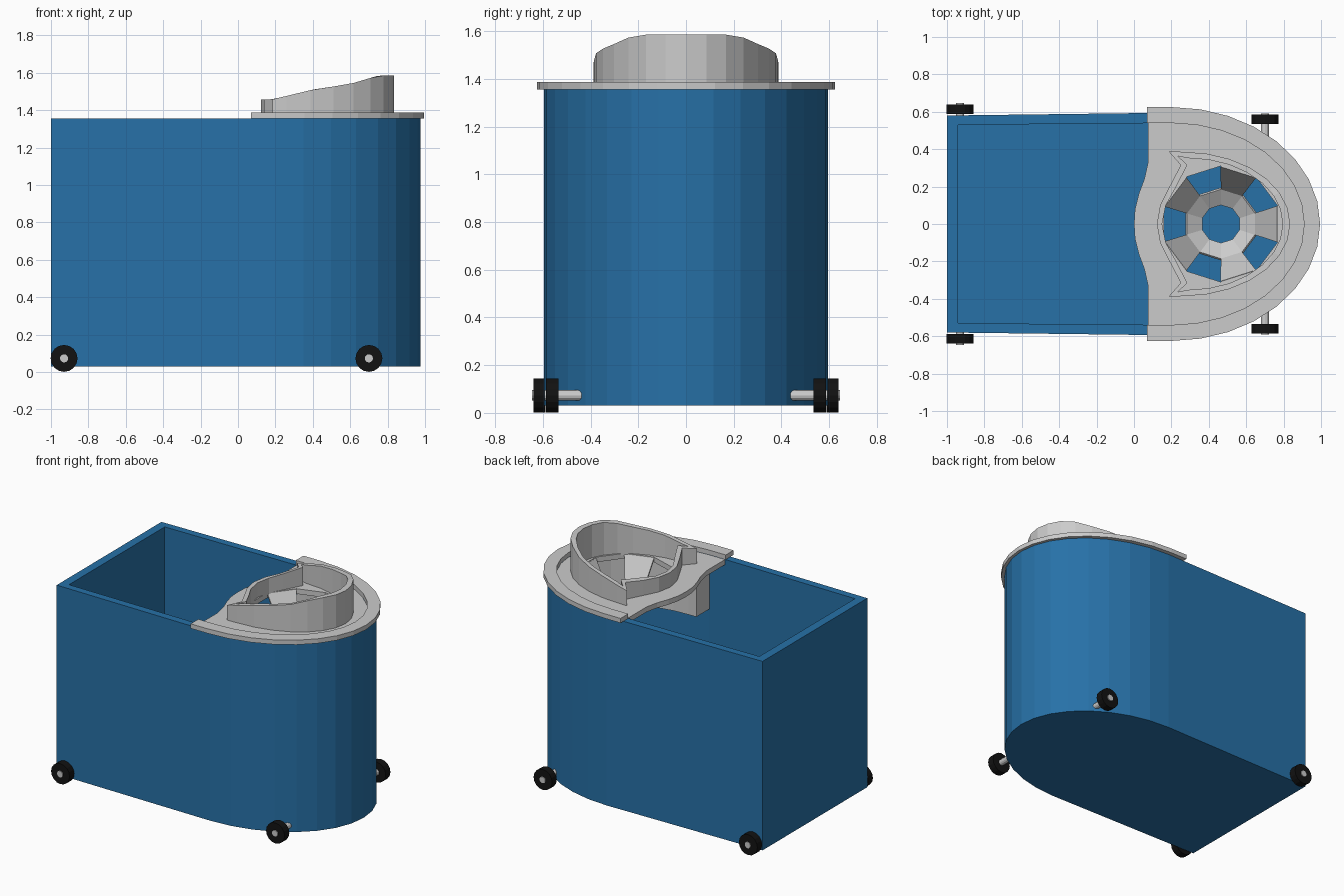
import bpy, bmesh
from math import sin, cos, pi, radians
from mathutils import Matrix

if "Cube" in bpy.data.objects:
    bpy.data.objects.remove(bpy.data.objects["Cube"])


def material(name, col):
    m = bpy.data.materials.new(name)
    m.diffuse_color = (*col, 1)
    m.use_nodes = True
    m.node_tree.nodes["Principled BSDF"].inputs["Base Color"].default_value = m.diffuse_color
    return m


BLUE = material("blue_plastic", (0.02, 0.165, 0.39))
BLACK = material("black_rubber", (0.006, 0.006, 0.006))


def finish(bm, name, mat=None):
    me = bpy.data.meshes.new(name)
    bm.to_mesh(me)
    bm.free()
    ob = bpy.data.objects.new(name, me)
    bpy.context.collection.objects.link(ob)
    if mat:
        me.materials.append(mat)
    return ob


def slab(name, loops, z0, z1, mat=None):
    """Extrude an outline (with optional holes); z1 may be a function of x."""
    bm = bmesh.new()
    edges = []
    for loop in loops:
        vs = [bm.verts.new((x, y, z0)) for x, y in loop]
        edges += [bm.edges.new((vs[i - 1], vs[i])) for i in range(len(vs))]
    bmesh.ops.triangle_fill(bm, edges=edges, use_beauty=True, use_dissolve=False)
    ext = bmesh.ops.extrude_face_region(bm, geom=bm.faces[:], use_keep_orig=True)
    for v in ext["geom"]:
        if isinstance(v, bmesh.types.BMVert):
            v.co.z = z1(v.co.x) if callable(z1) else z1
    bmesh.ops.recalc_face_normals(bm, faces=bm.faces[:])
    return finish(bm, name, mat)


def arc(cx, rx, ry, n=16):
    """Half ellipse from -y round +x to +y."""
    return [(cx + rx * cos(a), ry * sin(a))
            for a in (-pi / 2 + pi * i / n for i in range(n + 1))]


def mirrored(half):
    """Close a +y half path (running towards y = 0) with its mirror image."""
    return half + [(x, -y) for x, y in reversed(half) if y > 1e-6]


# Bucket: square back, rounded nose
outer = arc(0.2, 0.775, 0.595) + [(-1, 0.58), (-1, -0.58)]
inner = arc(0.2, 0.71, 0.54) + [(-0.94, 0.53), (-0.94, -0.53)]
slab("bucket_wall", [outer, inner], 0.09, 1.355, BLUE)
slab("bucket_floor", [outer], 0.03, 0.09, BLUE)

# Wringer flange resting on the rim
flange_in = arc(0.2, 0.71, 0.54)
slab("wringer_flange",
     [arc(0.2, 0.795, 0.625) + [(0.07, 0.625), (0.07, 0.54)] + flange_in[::-1]
      + [(0.07, -0.54), (0.07, -0.625)]], 1.355, 1.387)

# Sunken tray with wavy back edge and ten-sided opening
C = 0.465
ring = lambda r: [(C + r * 1.03 * cos(radians(18 + 36 * k)), r * sin(radians(18 + 36 * k)))
                  for k in range(10)]
wave = mirrored([(0.075, 0.54), (0.075, 0.33), (0.055, 0.24), (0.025, 0.16), (0.005, 0.08), (0, 0)])
slab("wringer_tray", [flange_in + wave, ring(0.31)], 1.318, 1.354)

# Hanging skirt under the tray
slab("wringer_skirt",
     [arc(0.2, 0.70, 0.53) + [(0.19, 0.53), (0.19, 0.385)]
      + arc(0.25, 0.58, 0.385)[::-1] + [(0.19, -0.385), (0.19, -0.53)]], 0.98, 1.32)

# Funnel wall with a rising rim
PROFILE = [(0, 1.455), (0.18, 1.457), (0.4, 1.51), (0.6, 1.54), (0.75, 1.585), (1, 1.585)]


def rim(x):
    for (xa, za), (xb, zb) in zip(PROFILE, PROFILE[1:]):
        if x <= xb:
            return za + (zb - za) * (x - xa) / (xb - xa)


back_out = mirrored([(0.185, 0.388), (0.25, 0.315), (0.19, 0.2), (0.14, 0.1), (0.122, 0)])
back_in = mirrored([(0.235, 0.363), (0.285, 0.315), (0.22, 0.19), (0.17, 0.1), (0.15, 0)])
slab("wringer_funnel", [arc(0.26, 0.575, 0.386, 14) + back_out,
                        arc(0.29, 0.505, 0.352, 14) + back_in], 1.34, rim)

# Drain basket: alternating open and closed panels
bm = bmesh.new()
rows = [[bm.verts.new((x, y, z)) for x, y in ring(r)]
        for r, z in ((0.312, 1.345), (0.19, 1.16), (0.105, 1.11))]
for r in (0, 1):
    for k in range(10):
        if r == 1 or k % 2:
            j = (k + 1) % 10
            bm.faces.new((rows[r][k], rows[r][j], rows[r + 1][j], rows[r + 1][k]))
basket = finish(bm, "drain_basket")
mod = basket.modifiers.new("thickness", "SOLIDIFY")
mod.thickness = 0.015
mod.offset = 0


# Wheels and axle stubs
def rod(name, x, y0, y1, r, n, mat=None, bevel=0):
    bm = bmesh.new()
    bmesh.ops.create_cone(bm, cap_ends=True, segments=n, radius1=r, radius2=r, depth=abs(y1 - y0),
                          matrix=Matrix.Translation((x, (y0 + y1) / 2, 0.073))
                          @ Matrix.Rotation(pi / 2, 4, "X"))
    return finish(bm, name, mat)


for side, s in (("right", -1), ("left", 1)):
    for end, x, y, root in (("rear", -0.93, 0.588, 0.56), ("front", 0.7, 0.534, 0.43)):
        rod(f"{end}_{side}_wheel", x, s * y, s * (y + 0.052), 0.072, 16, BLACK)
        rod(f"{end}_{side}_axle", x, s * root, s * (y + 0.058), 0.022, 12)
